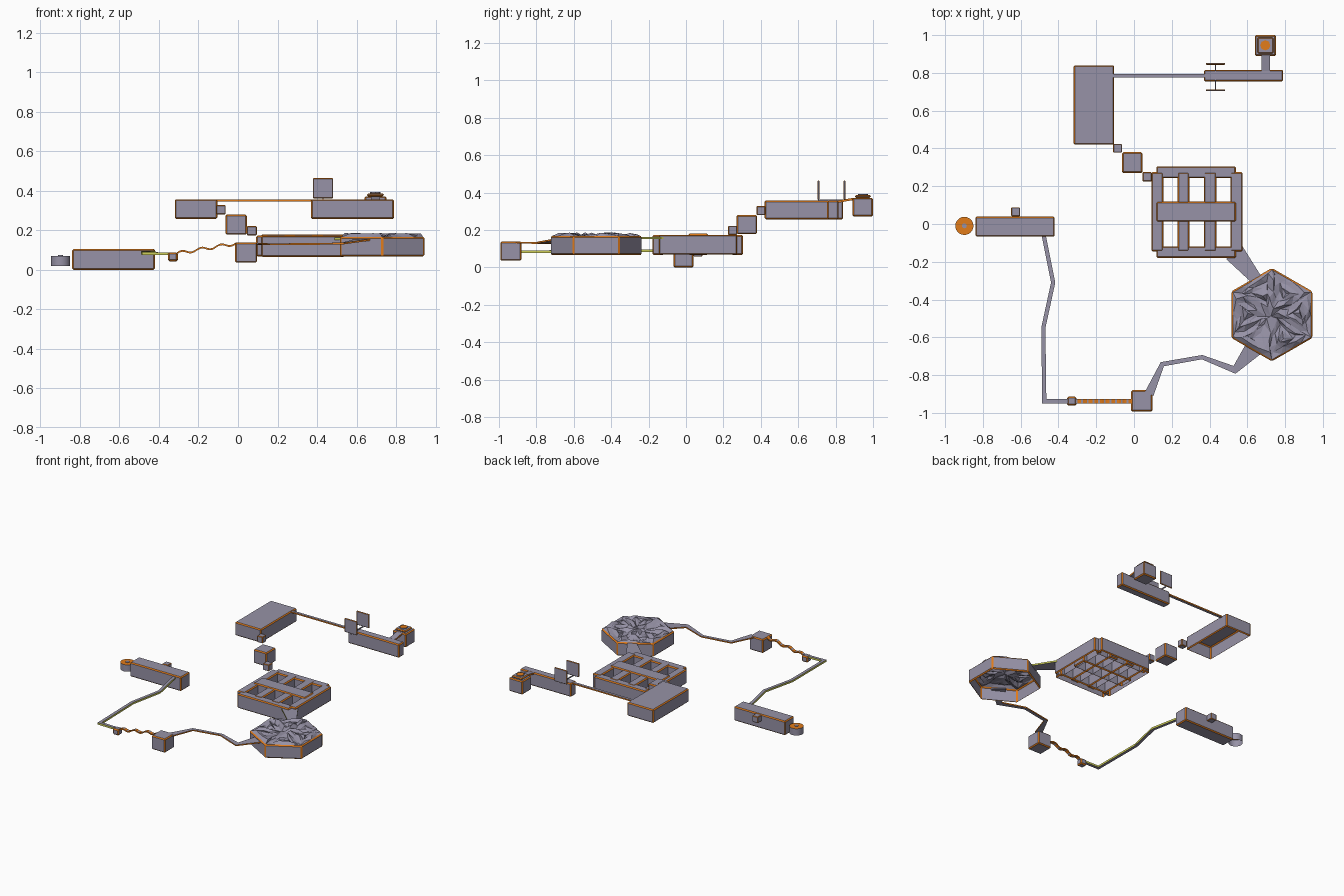
import bpy, bmesh, math, random
from mathutils import Vector

if "Cube" in bpy.data.objects:
    bpy.data.objects.remove(bpy.data.objects["Cube"])

random.seed(4)


def material(name, rgb):
    m = bpy.data.materials.new(name)
    m.diffuse_color = (*rgb, 1)
    m.use_nodes = True
    m.node_tree.nodes["Principled BSDF"].inputs["Base Color"].default_value = m.diffuse_color
    return m


GREY = material("lavender grey", (0.31, 0.29, 0.385))
ORANGE = material("orange trim", (0.76, 0.20, 0.01))
YELLOW = material("yellow trim", (0.62, 0.62, 0.10))


def finish(bm, name, trim=ORANGE):
    me = bpy.data.meshes.new(name)
    bm.to_mesh(me)
    bm.free()
    ob = bpy.data.objects.new(name, me)
    bpy.context.collection.objects.link(ob)
    me.materials.append(GREY)
    me.materials.append(trim)
    return ob


def trim_edges(bm, width):
    """Chamfer every edge and colour the chamfers with the trim."""
    bmesh.ops.bevel(bm, geom=bm.edges[:], offset=width, segments=1,
                    affect='EDGES', profile=0.5, material=1)


def drop_faces(bm, sign):
    bm.normal_update()
    doomed = [f for f in bm.faces if f.normal.z * sign > 0.99]
    bmesh.ops.delete(bm, geom=doomed, context='FACES')


def box(name, x, y, z, width=0.007, hollow=False):
    bm = bmesh.new()
    bmesh.ops.create_cube(bm, size=1)
    for v in bm.verts:
        v.co = [lo + (c + 0.5) * (hi - lo) for c, (lo, hi) in zip(v.co, (x, y, z))]
    if width:
        trim_edges(bm, width)
    if hollow:
        drop_faces(bm, -1)
    return finish(bm, name)


def ribbon(name, pts, thick=0.012, trim=ORANGE, stripes=False):
    """Flat walkway through (x, y, top z, width) points, trim on its sides."""
    bm = bmesh.new()
    rings = []
    for i, (x, y, z, w) in enumerate(pts):
        here = Vector((x, y))
        a = (here - Vector(pts[i - 1][:2])).normalized() if i else None
        b = (Vector(pts[i + 1][:2]) - here).normalized() if i < len(pts) - 1 else None
        d = ((a or b) + (b or a)).normalized()
        stretch = 1 / max(0.5, d.dot(a or b))
        s = Vector((-d.y, d.x)) * w / 2 * stretch
        rings.append([bm.verts.new((x + k * s.x, y + k * s.y, z - t))
                      for k, t in ((1, 0), (-1, 0), (-1, thick), (1, thick))])
    for i, (p, q) in enumerate(zip(rings, rings[1:])):
        for j in range(4):
            k = (j + 1) % 4
            f = bm.faces.new((p[j], p[k], q[k], q[j]))
            f.material_index = 1 if j % 2 or (stripes and i % 3) else 0
    bm.faces.new(rings[0])
    bm.faces.new(rings[-1])
    bmesh.ops.recalc_face_normals(bm, faces=bm.faces[:])
    return finish(bm, name, trim)


# Start platform with side block and round pad
box("start_platform", (-0.84, -0.42), (-0.067, 0.04), (0.0, 0.105))
box("start_side_block", (-0.65, -0.603), (0.04, 0.088), (0.058, 0.105), 0.004)


def disc(name, x, y, z0, z1, r, sides, orange_top, hollow=False):
    bm = bmesh.new()
    bmesh.ops.create_cone(bm, cap_ends=True, segments=sides, radius1=r, radius2=r,
                          depth=z1 - z0)
    bmesh.ops.translate(bm, verts=bm.verts[:], vec=(x, y, (z0 + z1) / 2))
    if hollow:
        drop_faces(bm, -1)
    for f in bm.faces:
        f.material_index = 1 if orange_top and f.normal.z > 0.9 else 0
        f.smooth = abs(f.normal.z) < 0.5
    ob = finish(bm, name)
    ob.data.set_sharp_from_angle(angle=math.radians(40))
    return ob


disc("round_pad", -0.898, -0.01, 0.02, 0.07, 0.048, 24, True, True)
disc("round_pad_centre", -0.898, -0.01, 0.07, 0.074, 0.013, 12, False)

# First walkway, corner block and wavy striped walkway
ribbon("first_walkway", [(-0.478, -0.06, 0.095, 0.022), (-0.428, -0.31, 0.095, 0.022),
                         (-0.48, -0.55, 0.093, 0.022), (-0.475, -0.938, 0.09, 0.022),
                         (-0.35, -0.938, 0.088, 0.022)], 0.014, YELLOW)
box("small_corner_block", (-0.355, -0.305), (-0.962, -0.914), (0.043, 0.088), 0.008)
wave = []
for i in range(31):
    t = i / 30
    wave.append((-0.31 + 0.3 * t, -0.938, 0.088 + 0.05 * t + 0.008 * math.sin(t * 19), 0.024))
ribbon("wavy_walkway", wave, 0.009, ORANGE, True)
box("corner_cube", (-0.015, 0.097), (-0.993, -0.88), (0.036, 0.138))
ribbon("bent_walkway", [(0.08, -0.90, 0.137, 0.05), (0.15, -0.742, 0.134, 0.024),
                        (0.36, -0.705, 0.135, 0.022), (0.532, -0.772, 0.138, 0.035),
                        (0.64, -0.65, 0.158, 0.10)], 0.009)

# Hexagonal platform: open walls with a rough rock top
CX, CY, R = 0.73, -0.48, 0.247
bm = bmesh.new()
bmesh.ops.create_cone(bm, cap_ends=True, segments=6, radius1=R, radius2=R, depth=0.10)
for v in bm.verts:
    v.co += Vector((CX, CY, 0.117))
trim_edges(bm, 0.008)
drop_faces(bm, -1)
drop_faces(bm, 1)
finish(bm, "hexagon_walls")

bm = bmesh.new()
bmesh.ops.create_circle(bm, cap_ends=True, cap_tris=True, segments=6, radius=R - 0.009)
bmesh.ops.triangulate(bm, faces=bm.faces[:])
bmesh.ops.poke(bm, faces=bm.faces[:])
bmesh.ops.subdivide_edges(bm, edges=bm.edges[:], cuts=3, use_grid_fill=True)
bmesh.ops.triangulate(bm, faces=bm.faces[:])
for v in bm.verts:
    if not v.is_boundary:
        v.co += Vector((random.uniform(-.012, .012), random.uniform(-.012, .012),
                        random.uniform(-.008, .02)))
    v.co += Vector((CX, CY, 0.167))
bmesh.ops.recalc_face_normals(bm, faces=bm.faces[:])
if sum(f.normal.z for f in bm.faces) < 0:
    bmesh.ops.reverse_faces(bm, faces=bm.faces[:])
finish(bm, "hexagon_rock_top")

# Bridge to the lattice
ribbon("lattice_bridge", [(0.53, -0.15, 0.163, 0.11), (0.65, -0.295, 0.163, 0.06)],
       0.012, YELLOW)

# Lattice platform made of crossing hollow bars
for i, (x0, x1) in enumerate(((0.092, 0.155), (0.23, 0.293), (0.37, 0.437), (0.51, 0.575))):
    box(f"lattice_long_bar_{i + 1}", (x0, x1), (-0.145, 0.274), (0.068, 0.174), hollow=True)
for name, y, z in (("front", (-0.18, -0.118), 0.172), ("back", (0.243, 0.305), 0.172),
                   ("middle", (0.012, 0.118), 0.18)):
    box(f"lattice_{name}_bar", (0.118, 0.54), y, (0.066, z), hollow=True)

# Stepping cubes up to the high platform
box("lower_step", (0.045, 0.095), (0.225, 0.274), (0.174, 0.222), 0.004)
box("middle_step", (-0.063, 0.045), (0.27, 0.38), (0.178, 0.28))
box("upper_step", (-0.11, -0.063), (0.378, 0.424), (0.28, 0.328), 0.004)
box("high_platform", (-0.32, -0.105), (0.42, 0.84), (0.257, 0.357), hollow=True)

# Long plank walkway to the end platform
ribbon("plank_walkway", [(-0.11 + 0.49 * i / 40, 0.785, 0.355, 0.02) for i in range(41)], 0.01)
box("end_platform", (0.37, 0.79), (0.755, 0.816), (0.257, 0.357))

# Twin upright panels on a thin rod
box("panel_rod", (0.428, 0.434), (0.706, 0.85), (0.356, 0.364), 0)
for side, y in (("front", 0.708), ("back", 0.848)):
    box(f"{side}_panel", (0.38, 0.482), (y - 0.005, y + 0.005), (0.362, 0.464), 0.003)

# Finish cube with raised plate and button
ribbon("finish_bridge", [(0.697, 0.81, 0.357, 0.045), (0.697, 0.895, 0.372, 0.045)], 0.012)
box("finish_cube", (0.64, 0.752), (0.89, 1.0), (0.272, 0.372))
box("finish_plate", (0.653, 0.738), (0.903, 0.988), (0.372, 0.387), 0.006)
disc("finish_button", 0.695, 0.946, 0.387, 0.393, 0.027, 8, True)
